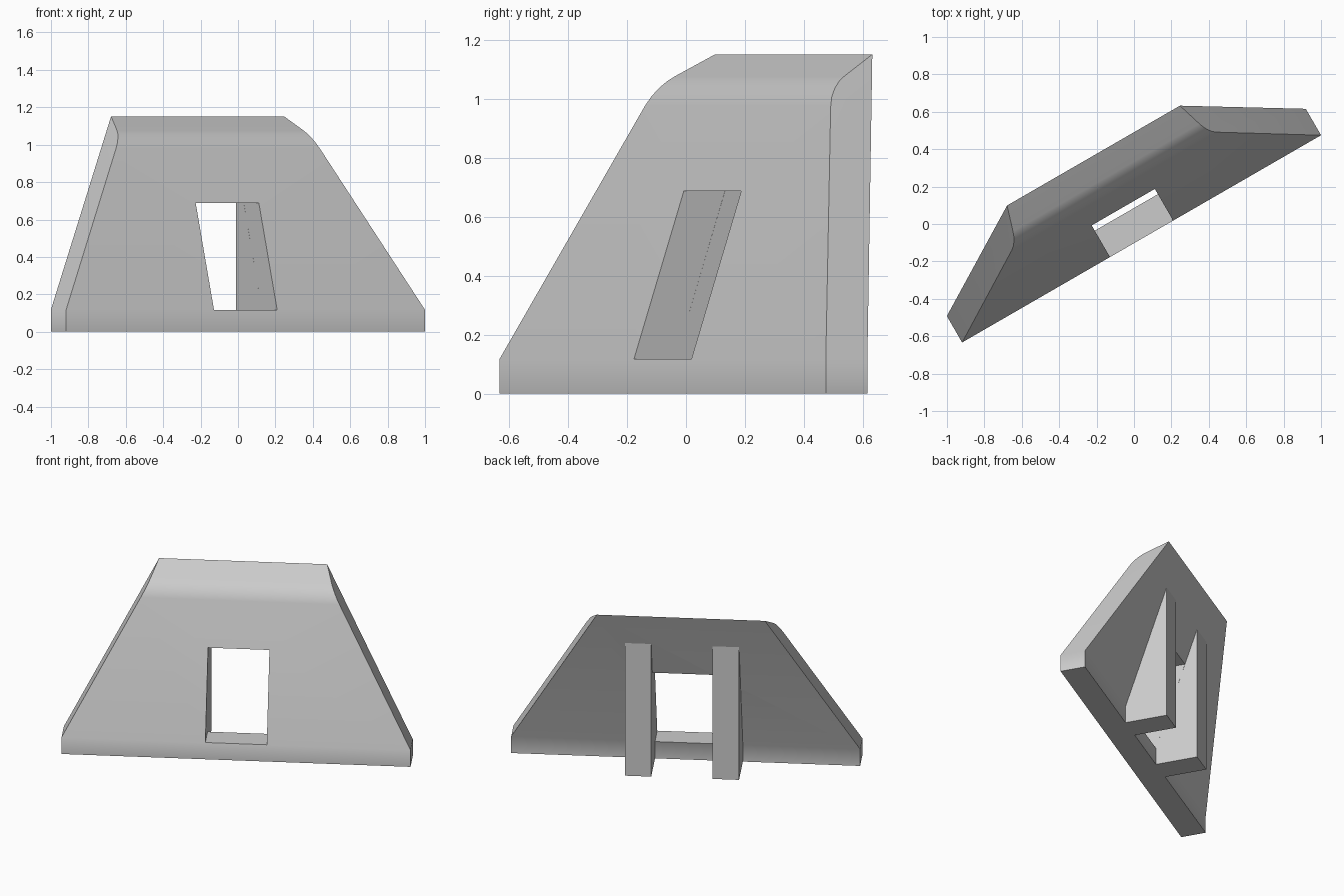
import bpy, bmesh, math
from mathutils import Matrix

cube = bpy.data.objects.get("Cube")
if cube:
    bpy.data.objects.remove(cube, do_unlink=True)

grey = bpy.data.materials.new("concrete_grey")
grey.use_nodes = True
COLOUR = (0.6, 0.6, 0.6, 1)
grey.diffuse_color = COLOUR
grey.node_tree.nodes["Principled BSDF"].inputs["Base Color"].default_value = COLOUR

# Everything is built along x, then turned 30 degrees about z
PLACE = Matrix.Translation((-0.003, -0.004, 0)) @ Matrix.Rotation(math.radians(30), 4, 'Z')
SILL = 0.117          # height of the upright foot
HOLE = 0.195          # half width of the opening


def half_width(z):
    return 1.108 - 0.555 * max(0, z - SILL)


def prism(name, profile, left, right, caps):
    """Sweep a (depth, height) profile between two x limits given as functions of height."""
    bm = bmesh.new()
    a = [bm.verts.new((left(z), y, z)) for y, z in profile]
    b = [bm.verts.new((right(z), y, z)) for y, z in profile]
    n = len(profile)
    for i in range(n):
        j = (i + 1) % n
        bm.faces.new((a[i], a[j], b[j], b[i]))
    for cap in caps:
        bm.faces.new([a[i] for i in cap])
        bm.faces.new([b[i] for i in reversed(cap)])
    bmesh.ops.recalc_face_normals(bm, faces=bm.faces)
    mesh = bpy.data.meshes.new(name)
    bm.to_mesh(mesh)
    bm.free()
    mesh.materials.append(grey)
    obj = bpy.data.objects.new(name, mesh)
    obj.matrix_world = PLACE
    bpy.context.collection.objects.link(obj)
    return obj


def activate(obj):
    bpy.ops.object.select_all(action='DESELECT')
    obj.select_set(True)
    bpy.context.view_layer.objects.active = obj


# Leaning panel: upright foot, sloped front, rounded shoulder, sharp ridge, flat back
panel_profile = [(-0.087, 0), (-0.087, SILL), (0.207, 0.975), (0.222, 1.008), (0.243, 1.037),
                 (0.267, 1.06), (0.292, 1.077), (0.427, 1.152), (0.076, SILL), (0.076, 0)]
panel = prism("leaning_panel", panel_profile, lambda z: -half_width(z), half_width,
              [(0, 1, 8, 9), tuple(range(1, 9))])

# Opening through the panel
cutter = prism("opening_cutter", [(-1, SILL), (-1, 0.688), (1, 0.688), (1, SILL)],
               lambda z: -HOLE, lambda z: HOLE, [(0, 1, 2, 3)])
cutter.hide_render = True
activate(panel)
cut = panel.modifiers.new("opening", 'BOOLEAN')
cut.object = cutter
cut.solver = 'EXACT'
bpy.ops.object.modifier_apply(modifier=cut.name)
bpy.data.objects.remove(cutter, do_unlink=True)
bpy.ops.object.shade_smooth_by_angle(angle=math.radians(30))
panel.modifiers.new("flat_weighting", 'WEIGHTED_NORMAL').keep_sharp = True

# Upright support ribs behind the panel, flush with the sides of the opening
rib_profile = [(0.076, 0), (0.076, SILL), (0.351, 0.926), (0.351, 0)]
for side, inner, outer in (("left", HOLE, 0.363), ("right", -0.363, -HOLE)):
    prism(side + "_support_rib", rib_profile, lambda z: inner, lambda z: outer, [(0, 1, 2, 3)])
